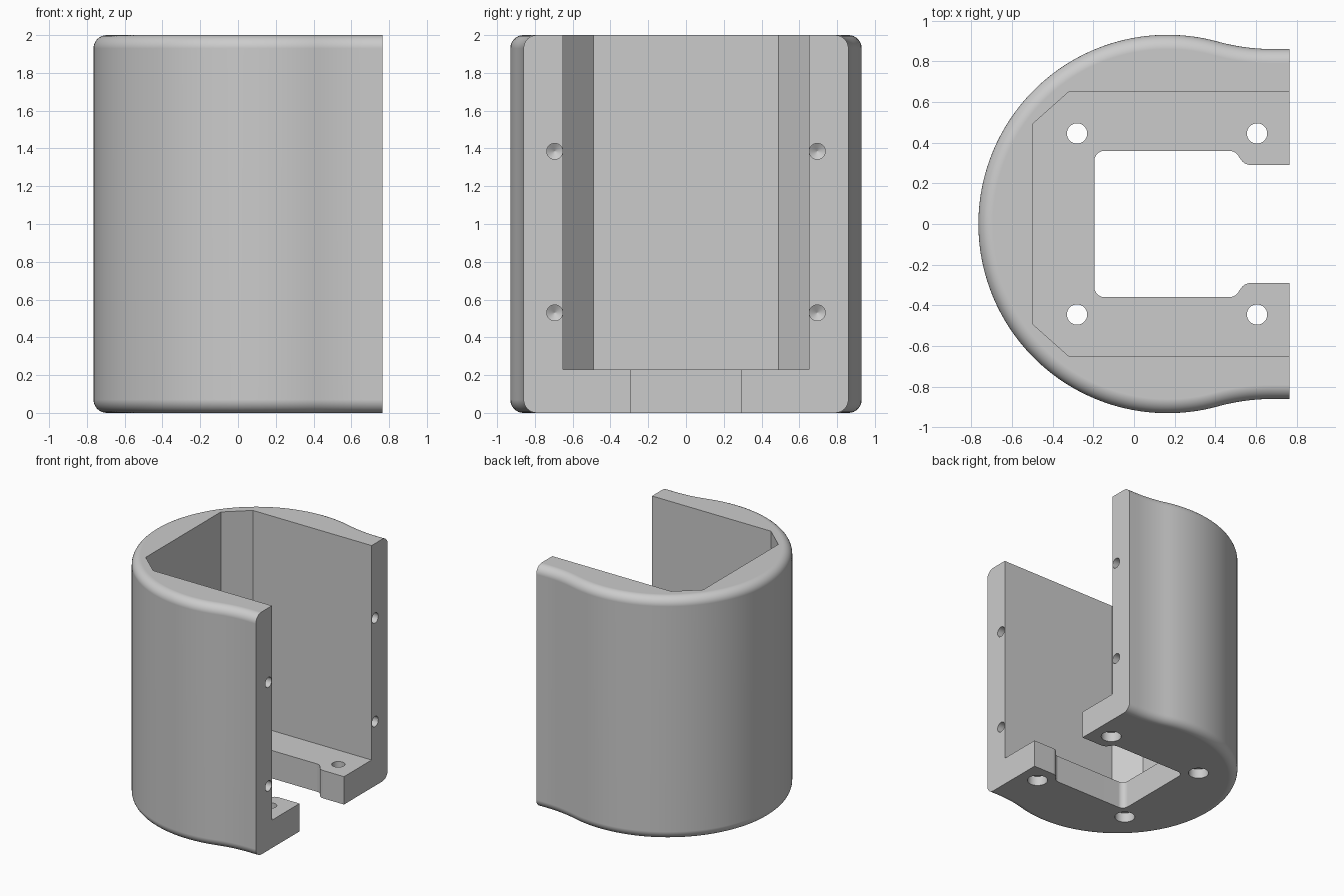
import bpy
import bmesh
from math import atan2, cos, pi, sin

cube = bpy.data.objects.get("Cube")
if cube:
    bpy.data.objects.remove(cube, do_unlink=True)

HEIGHT, END, FLOOR = 2.0, 0.765, 0.23
CX, RADIUS, EDGE = 0.165, 0.93, 0.07
FLAT_X, FLAT_Y, BLEND = 0.68, 0.86, 1.0

grey = bpy.data.materials.new("light grey")
grey.use_nodes = True
COLOUR = (0.6, 0.6, 0.6, 1)
grey.diffuse_color = COLOUR
grey.node_tree.nodes["Principled BSDF"].inputs["Base Color"].default_value = COLOUR


def arc(cx, cy, r, a0, a1, n):
    return [(cx + r * cos(a0 + (a1 - a0) * i / n),
             cy + r * sin(a0 + (a1 - a0) * i / n)) for i in range(n + 1)]


def mirrored(half):
    """Close an upper half outline with its reflection across y = 0."""
    return half + [(x, -y) for x, y in reversed(half) if abs(y) > 1e-6]


def loft(name, rings):
    """Solid through (outline, z) rings of equal point count."""
    bm = bmesh.new()
    loops = [[bm.verts.new((x, y, z)) for x, y in pts] for pts, z in rings]
    n = len(loops[0])
    for low, high in zip(loops, loops[1:]):
        for i in range(n):
            j = (i + 1) % n
            bm.faces.new((low[i], low[j], high[j], high[i]))
    bm.faces.new(loops[0][::-1])
    bm.faces.new(loops[-1])
    bmesh.ops.recalc_face_normals(bm, faces=bm.faces)
    mesh = bpy.data.meshes.new(name)
    bm.to_mesh(mesh)
    bm.free()
    mesh.materials.append(grey)
    obj = bpy.data.objects.new(name, mesh)
    bpy.context.collection.objects.link(obj)
    return obj


def outline(d):
    """Round housing outline blending into flat cheeks, inset by d."""
    turn = atan2(FLAT_Y + BLEND, FLAT_X - CX)
    cheek = arc(FLAT_X, FLAT_Y + BLEND, BLEND + d, -pi / 2, turn - pi, 12)
    barrel = arc(CX, 0, RADIUS - d, turn, pi, 48)
    return mirrored([(END, FLAT_Y - d)] + cheek + barrel[1:-1] + [(CX - RADIUS + d, 0)])


# Housing with rounded top and bottom rims
steps = [i * pi / 16 for i in range(9)]
rim = [(EDGE * (1 - sin(a)), EDGE * (1 - cos(a))) for a in steps]
rings = [(outline(d), z) for d, z in rim]
rings += [(outline(d), HEIGHT - z) for d, z in reversed(rim)]
housing = loft("housing", rings)

cutters = []

# Chamfered cavity, open at the top and the end
cavity = mirrored([(1, 0.65), (-0.32, 0.65), (-0.5, 0.49)])
cutters.append(loft("cavity_cutter", [(cavity, FLOOR), (cavity, HEIGHT + 0.2)]))

# Floor window with a narrower mouth
window = mirrored([(1, 0.29)]
                  + arc(0.575, 0.35, 0.06, -pi / 2, -pi * 0.86, 6)
                  + arc(0.467, 0.305, 0.055, pi * 0.14, pi / 2, 6)
                  + arc(-0.145, 0.31, 0.05, pi / 2, pi, 6))
cutters.append(loft("window_cutter", [(window, -0.1), (window, FLOOR + 0.2)]))


def drill(name, profile):
    return loft(name, [(arc(0, 0, r, 0, 2 * pi, 32)[:-1], z) for r, z in profile])


for side in (-1, 1):
    # Floor holes, counterbored from below
    for x in (-0.28, 0.605):
        hole = drill("floor_hole_cutter",
                     [(0.078, -0.1), (0.078, 0.08), (0.05, 0.08), (0.05, FLOOR + 0.1)])
        hole.location = (x, side * 0.445, 0)
        cutters.append(hole)
    # Blind screw holes with conical ends in the end faces
    for z in (0.53, 1.385):
        hole = drill("screw_hole_cutter", [(0.042, -0.1), (0.042, 0.25), (0.001, 0.275)])
        hole.location = (END, side * 0.695, z)
        hole.rotation_euler = (0, -pi / 2, 0)
        cutters.append(hole)

# Cut everything out of the housing
bpy.context.view_layer.update()
bpy.ops.object.select_all(action="DESELECT")
bpy.context.view_layer.objects.active = housing
housing.select_set(True)
for cutter in cutters:
    cut = housing.modifiers.new("cut", "BOOLEAN")
    cut.operation = "DIFFERENCE"
    cut.solver = "EXACT"
    cut.object = cutter
    bpy.ops.object.modifier_apply(modifier=cut.name)
    bpy.data.objects.remove(cutter, do_unlink=True)

# Smooth the curves while keeping the planes flat
bpy.ops.object.shade_smooth_by_angle(angle=pi / 6)
weighted = housing.modifiers.new("flat_planes", "WEIGHTED_NORMAL")
weighted.keep_sharp = True
